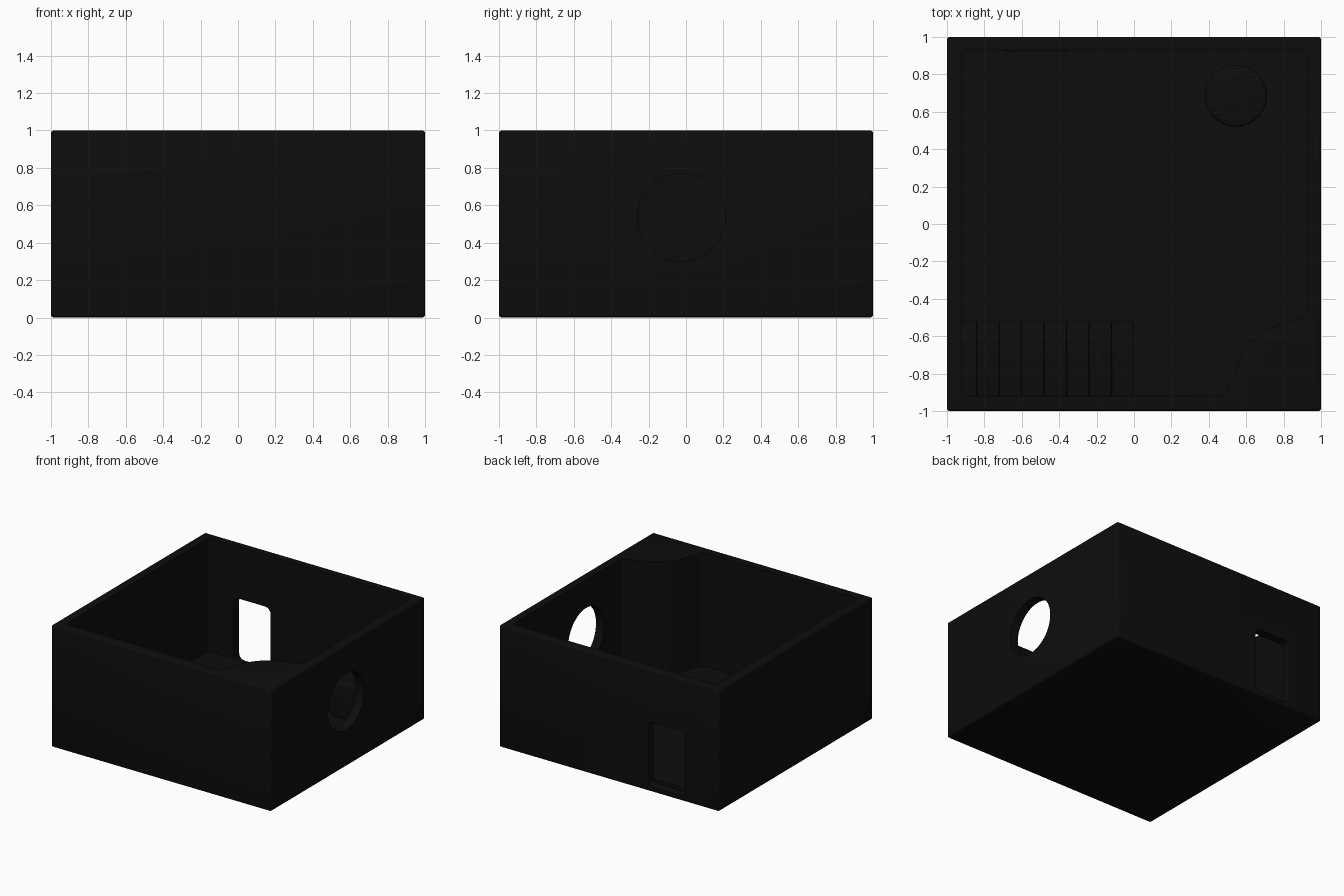
import bpy, bmesh, math
from mathutils import Vector

if "Cube" in bpy.data.objects:
    bpy.data.objects.remove(bpy.data.objects["Cube"])

black = bpy.data.materials.new("matte_black")
black.diffuse_color = (0.004, 0.004, 0.004, 1)
black.use_nodes = True
black.node_tree.nodes["Principled BSDF"].inputs["Base Color"].default_value = black.diffuse_color
FLOOR = 0.07


def prism(name, pts, depth, bevel=0.0, bevel_corner=0.0):
    """Extrude a closed 3D outline along depth, rounding all edges or only the corners."""
    bm = bmesh.new()
    face = bm.faces.new([bm.verts.new(p) for p in pts])
    d = Vector(depth)
    ext = bmesh.ops.extrude_face_region(bm, geom=[face])
    bmesh.ops.translate(bm, vec=d, verts=[g for g in ext["geom"] if isinstance(g, bmesh.types.BMVert)])
    bmesh.ops.recalc_face_normals(bm, faces=bm.faces)
    if bevel_corner:
        along = [e for e in bm.edges
                 if abs((e.verts[0].co - e.verts[1].co).normalized().dot(d.normalized())) > 0.99
                 and e.calc_face_angle() > 0.6]
        bmesh.ops.bevel(bm, geom=along, offset=bevel_corner, segments=4, profile=0.5, affect='EDGES')
    if bevel:
        sharp = [e for e in bm.edges if e.calc_face_angle() > 0.6]
        bmesh.ops.bevel(bm, geom=sharp, offset=bevel, segments=3, profile=0.5, affect='EDGES')
    me = bpy.data.meshes.new(name)
    bm.to_mesh(me)
    bm.free()
    me.materials.append(black)
    ob = bpy.data.objects.new(name, me)
    bpy.context.collection.objects.link(ob)
    return ob


def circle(centre, r, axis, n=64):
    a = [2 * math.pi * i / n for i in range(n)]
    c = Vector(centre)
    if axis == 'x':
        return [c + Vector((0, r * math.cos(t), r * math.sin(t))) for t in a]
    return [c + Vector((r * math.cos(t), r * math.sin(t), 0)) for t in a]


def smooth(ob):
    bpy.ops.object.select_all(action='DESELECT')
    ob.select_set(True)
    bpy.context.view_layer.objects.active = ob
    bpy.ops.object.shade_smooth_by_angle(angle=math.radians(35))


# Outer block
box = prism("box_shell", [(-1, -1, 0), (1, -1, 0), (1, 1, 0), (-1, 1, 0)], (0, 0, 1), bevel=0.015)

# Room hollow with one curved corner, round window and rounded doorway
room = [(-0.92, -0.92), (0.485, -0.92), (0.525, -0.83), (0.565, -0.71), (0.62, -0.635),
        (0.69, -0.575), (0.79, -0.53), (0.925, -0.49), (0.925, 0.93), (-0.92, 0.93)]
cutters = [
    prism("room_cutter", [(x, y, FLOOR) for x, y in room], (0, 0, 1.2), bevel_corner=0.03),
    prism("window_cutter", circle((0.85, -0.025, 0.535), 0.235, 'x'), (0.3, 0, 0)),
    prism("door_cutter", [(-0.69, 0.925, 0.04), (-0.355, 0.925, 0.04),
                          (-0.355, 0.925, 0.575), (-0.69, 0.925, 0.575)], (0, 0.2, 0), bevel_corner=0.05),
]
for c in cutters:
    m = box.modifiers.new(c.name, 'BOOLEAN')
    m.operation, m.solver, m.object = 'DIFFERENCE', 'EXACT', c
baked = bpy.data.meshes.new_from_object(box.evaluated_get(bpy.context.evaluated_depsgraph_get()))
box.modifiers.clear()
box.data = baked
for c in cutters:
    bpy.data.objects.remove(c)
smooth(box)

# Staircase descending along the front wall
xs = [-0.93] + [-0.84 + 0.12 * i for i in range(8)]
rise = 0.075
profile = [(-0.93, FLOOR - 0.02), (0.0, FLOOR - 0.02)]
for i in range(8, 0, -1):
    z = FLOOR + rise * (9 - i)
    profile += [(xs[i], z), (xs[i - 1], z)]
stairs = prism("stairs", [(x, -0.93, z) for x, z in profile], (0, 0.41, 0), bevel=0.01)
smooth(stairs)

# Round pedestal in the back corner
pedestal = prism("pedestal", circle((0.545, 0.685, FLOOR - 0.02), 0.165, 'z', 48), (0, 0, 0.3), bevel=0.015)
smooth(pedestal)
